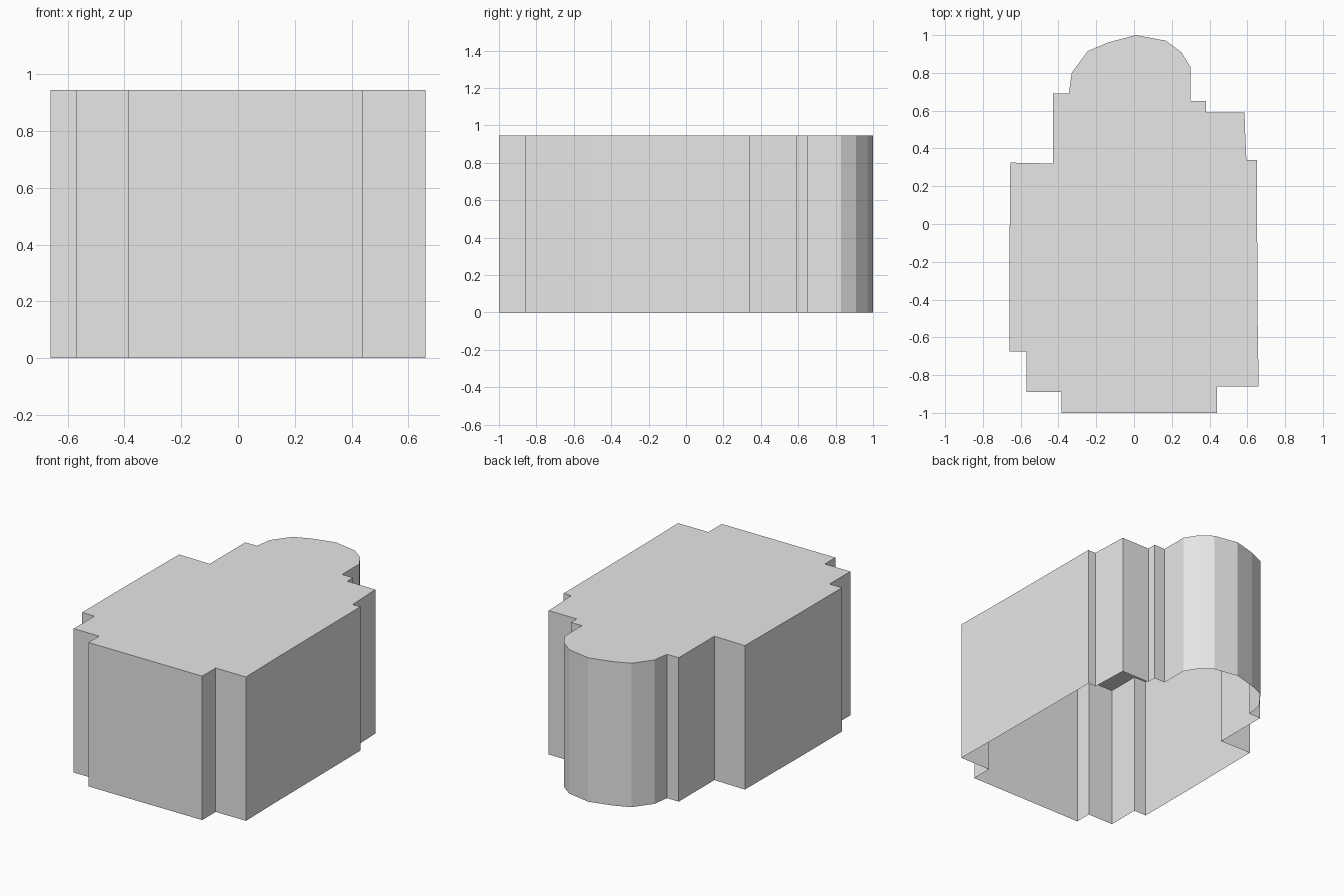
import bpy
import bmesh

HEIGHT = 0.945

# Remove the default cube
default_cube = bpy.data.objects.get("Cube")
if default_cube:
    bpy.data.objects.remove(default_cube, do_unlink=True)


def make_material(name, color):
    """Plain flat colour for both viewport and render."""
    material = bpy.data.materials.new(name)
    material.use_nodes = True
    material.diffuse_color = color
    shader = next(n for n in material.node_tree.nodes if n.type == 'BSDF_PRINCIPLED')
    shader.inputs["Base Color"].default_value = color
    return material


def extrude_footprint(name, footprint, height, material):
    """Walls and a flat roof over a footprint, left open underneath."""
    bm = bmesh.new()
    base = [bm.verts.new((x, y, 0)) for x, y in footprint]
    top = [bm.verts.new((x, y, height)) for x, y in footprint]
    for i in range(len(base)):
        j = (i + 1) % len(base)
        bm.faces.new((base[i], base[j], top[j], top[i]))
    bm.faces.new(top)
    mesh = bpy.data.meshes.new(name)
    bm.to_mesh(mesh)
    bm.free()
    mesh.materials.append(material)
    building = bpy.data.objects.new(name, mesh)
    bpy.context.collection.objects.link(building)
    return building


# Outline pieces, running counter-clockwise from the front
front_steps = [(-.57, -.675), (-.57, -.89), (-.385, -.89), (-.385, -1),
               (.44, -1), (.44, -.86), (.66, -.86)]
left_side = [(.655, -.53), (.65, .34), (.595, .34), (.59, .45), (.585, .59),
             (.38, .59), (.38, .65), (.3, .65)]
rounded_back = [(.3, .83), (.25, .91), (.17, .97), (.01, 1), (-.14, .96),
                (-.245, .915), (-.33, .8), (-.345, .69)]
right_side = [(-.43, .69), (-.43, .32), (-.655, .325), (-.66, -.27), (-.66, -.675)]

# Building shell
grey = make_material("light grey", (0.8, 0.8, 0.8, 1))
extrude_footprint("building_shell",
                  front_steps + left_side + rounded_back + right_side,
                  HEIGHT, grey)
